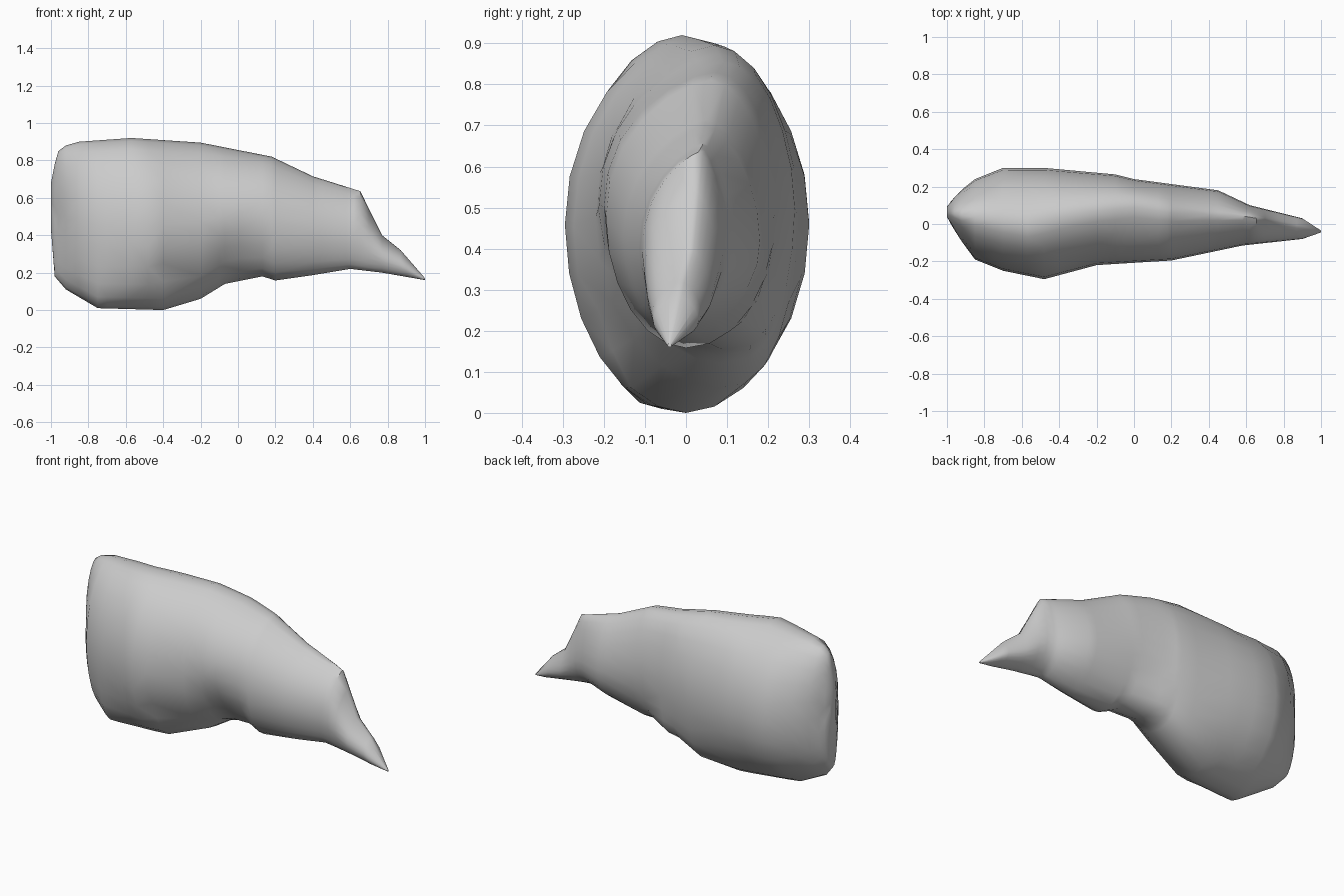
import bpy
import bmesh
import math
from mathutils import Vector

default_cube = bpy.data.objects.get("Cube")
if default_cube:
    bpy.data.objects.remove(default_cube, do_unlink=True)

# Outline curves along the length: (x, z) for height, (x, y) for width
TOP = [(-1, .68), (-.98, .78), (-.96, .85), (-.92, .88), (-.85, .9), (-.57, .92), (-.2, .895),
       (.18, .82), (.4, .715), (.655, .635), (.7, .54), (.77, .4), (.87, .32), (1, .17)]
BOTTOM = [(-1, .42), (-.98, .18), (-.92, .11), (-.75, .01), (-.4, 0), (-.2, .06), (-.07, .14),
          (.13, .18), (.21, .155), (.6, .22), (.77, .2), (1, .16)]
FRONT = [(-1, .03), (-.95, -.06), (-.85, -.19), (-.7, -.25), (-.48, -.295), (-.2, -.22),
         (.2, -.195), (.58, -.115), (.9, -.08), (1, -.045)]
BACK = [(-1, .1), (-.95, .16), (-.85, .24), (-.7, .3), (-.48, .3), (-.1, .265), (0, .24),
        (.45, .18), (.62, .1), (.9, .03), (1, -.035)]
# Sideways drift of the upper ridge and the lower keel
RIDGE = [(-1, .06), (-.57, -.01), (-.3, .06), (0, .09), (.2, .06), (.6, .04), (.77, .01), (1, -.04)]
KEEL = [(-1, .05), (-.75, -.06), (-.4, 0), (-.2, .08), (0, .09), (.2, 0), (.6, -.03), (1, -.04)]
# Shallow hollows: centre, radius, depth
HOLLOWS = [((0, -.17, .3), .17, .025), ((-.34, -.22, .2), .14, .04), ((-.95, .03, .5), .15, .02)]
SIDES = 24


def sample(curve, x):
    """Linear interpolation along an outline curve."""
    for (xa, a), (xb, b) in zip(curve, curve[1:]):
        if x <= xb:
            return a + (b - a) * (x - xa) / (xb - xa)
    return curve[-1][1]


def hollowed(point, axis):
    """Push a surface point towards the section axis inside each hollow."""
    moved = point.copy()
    for centre, radius, depth in HOLLOWS:
        reach = (point - Vector(centre)).length / radius
        if reach < 1:
            moved += (axis - point).normalized() * depth * (1 - reach * reach)
    return moved


def section(x):
    """Oval cross-section that becomes a thin-topped teardrop towards the tip."""
    top, bottom = sample(TOP, x), sample(BOTTOM, x)
    front, back = sample(FRONT, x), sample(BACK, x)
    centre, half_width = (front + back) / 2, (back - front) / 2
    taper = max(0, min((x - .1) / .5, 1))
    fullness = max(0, 1 - abs(x) / .4)
    middle = bottom + (top - bottom) * (.5 - .08 * taper)
    axis = Vector((x, centre, middle))
    points = []
    for i in range(SIDES):
        angle = math.tau * i / SIDES
        c, s = math.cos(angle), math.sin(angle)
        if s > 0:
            height, edge, sharpness = top - middle, RIDGE, 1.15 + .3 * taper
        else:
            height, edge, sharpness = middle - bottom, KEEL, 1.05 + .15 * taper
            # The underside is fuller along the back
            if c > 0:
                sharpness -= .25 * fullness
        drift = (sample(edge, x) - centre) * abs(s) ** 3
        y = centre + half_width * math.copysign(abs(c) ** sharpness, c) + drift
        points.append(hollowed(Vector((x, y, middle + height * s)), axis))
    return points


# Body lofted through the sections
knots = {x for curve in (TOP, BOTTOM, FRONT, BACK) for x, _ in curve}
stations = []
for x in sorted(knots):
    if not stations or x - stations[-1] > .015:
        stations.append(x)

bm = bmesh.new()
rings = [[bm.verts.new(p) for p in section(x)] for x in stations]
for ring, following in zip(rings, rings[1:]):
    for i in range(SIDES):
        j = (i + 1) % SIDES
        bm.faces.new((ring[i], ring[j], following[j], following[i]))

# Closed ends
bm.faces.new(rings[0])
bm.faces.new(rings[-1])
bmesh.ops.triangulate(bm, faces=bm.faces[:])
bmesh.ops.recalc_face_normals(bm, faces=bm.faces[:])

mesh = bpy.data.meshes.new("tapered_body")
bm.to_mesh(mesh)
bm.free()
body = bpy.data.objects.new("tapered_body", mesh)
bpy.context.collection.objects.link(body)

# Plain grey surface
grey = bpy.data.materials.new("plain_grey")
grey.use_nodes = True
colour = (.6, .6, .6, 1)
grey.diffuse_color = colour
grey.node_tree.nodes["Principled BSDF"].inputs["Base Color"].default_value = colour
mesh.materials.append(grey)

bpy.ops.object.select_all(action='DESELECT')
body.select_set(True)
bpy.context.view_layer.objects.active = body
bpy.ops.object.shade_smooth_by_angle(angle=math.radians(45))
